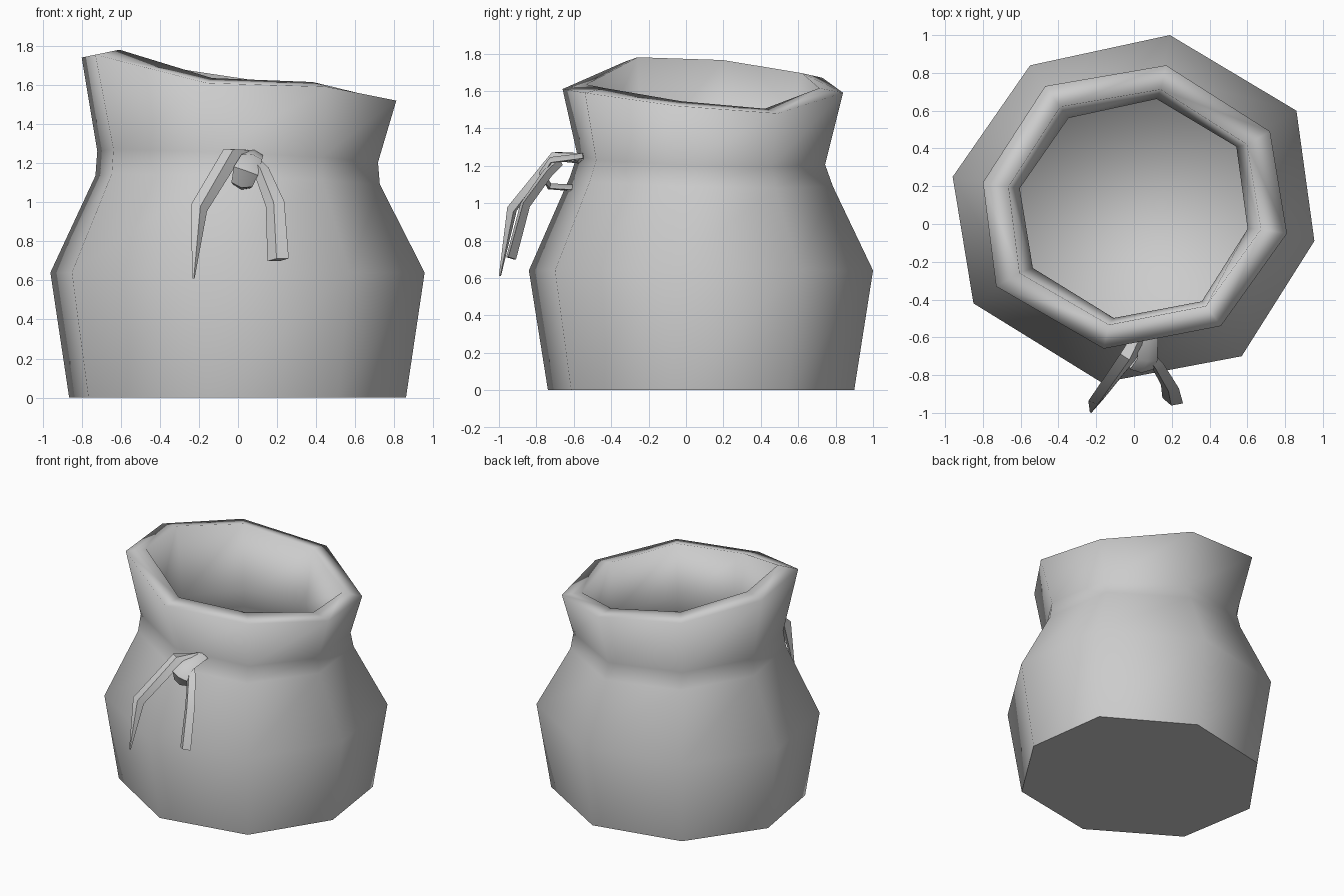
import bpy, bmesh
from mathutils import Vector

cube = bpy.data.objects.get("Cube")
if cube:
    bpy.data.objects.remove(cube, do_unlink=True)

grey = bpy.data.materials.new("plain grey cloth")
grey.use_nodes = True
colour = (0.6, 0.6, 0.6, 1)
grey.diffuse_color = colour
grey.node_tree.nodes["Principled BSDF"].inputs["Base Color"].default_value = colour


def finish(name, bm):
    mesh = bpy.data.meshes.new(name)
    bm.to_mesh(mesh)
    bm.free()
    mesh.materials.append(grey)
    obj = bpy.data.objects.new(name, mesh)
    bpy.context.collection.objects.link(obj)
    return obj


def bridge(bm, lower, upper):
    n = len(lower)
    for i in range(n):
        j = (i + 1) % n
        bm.faces.new((lower[i], lower[j], upper[j], upper[i])).smooth = True


# Uneven octagonal outlines of the belly and mouth, counter-clockwise
BELLY = [(0.19, 1.0), (-0.55, 0.84), (-0.96, 0.25), (-0.85, -0.42),
         (-0.17, -0.84), (0.57, -0.7), (0.955, -0.09), (0.86, 0.6)]
MOUTH = [(0.17, 0.84, 1.59), (-0.47, 0.73, 1.67), (-0.8, 0.22, 1.74), (-0.73, -0.33, 1.755),
         (-0.16, -0.66, 1.61), (0.46, -0.54, 1.59), (0.81, -0.05, 1.52), (0.72, 0.49, 1.48)]
MID = 0.085


def belly_ring(bm, sx, sy, z, tilt_x=0, tilt_y=0):
    ring = []
    for x, y in BELLY:
        px, py = x * sx, MID + (y - MID) * sy
        ring.append(bm.verts.new((px, py, z + tilt_x * px + tilt_y * py)))
    return ring


def mouth_ring(bm, scale, lift):
    return [bm.verts.new((x * scale, MID + (y - MID) * scale, z + lift)) for x, y, z in MOUTH]


# Sack: outer wall, rolled rim, then inner wall and floor
bm = bmesh.new()
rings = [
    belly_ring(bm, 0.9, 0.89, 0),
    belly_ring(bm, 1, 1, 0.64),
    belly_ring(bm, 0.76, 0.765, 1.115, -0.035, -0.025),
    belly_ring(bm, 0.75, 0.72, 1.235, -0.045, -0.03),
    mouth_ring(bm, 1, 0),
    mouth_ring(bm, 0.83, 0.025),
    belly_ring(bm, 0.63, 0.63, 1.22, -0.045, -0.03),
    belly_ring(bm, 0.65, 0.66, 1.08, -0.035, -0.025),
    belly_ring(bm, 0.88, 0.88, 0.64),
    belly_ring(bm, 0.79, 0.78, 0.11),
]
for a, b in zip(rings, rings[1:]):
    bridge(bm, a, b)
bm.faces.new(rings[-1]).smooth = True
bm.faces.new(rings[0][::-1]).smooth = False
finish("sack", bm)


def ribbon(name, path, side, thick):
    """Sweep a flat diamond section along points of (x, y, z, half width)."""
    bm = bmesh.new()
    pts = [Vector(p[:3]) for p in path]
    rings = []
    for i, p in enumerate(pts):
        tangent = (pts[min(i + 1, len(pts) - 1)] - pts[max(i - 1, 0)]).normalized()
        across = Vector(side)
        across = (across - tangent * across.dot(tangent)).normalized()
        out = tangent.cross(across)
        w = path[i][3]
        t = min(thick, w)
        rings.append([bm.verts.new(p + d) for d in
                      (across * w, out * t, across * -w, out * -t)])
    for a, b in zip(rings, rings[1:]):
        bridge(bm, a, b)
    bm.faces.new(rings[0][::-1])
    bm.faces.new(rings[-1])
    bmesh.ops.recalc_face_normals(bm, faces=bm.faces)
    obj = finish(name, bm)
    bpy.ops.object.select_all(action="DESELECT")
    obj.select_set(True)
    bpy.context.view_layer.objects.active = obj
    bpy.ops.object.shade_smooth_by_angle(angle=0.9)


# Tie: looped knot and two hanging ends
ribbon("tie_knot", [(0.08, -0.55, 1.25, 0.05), (0.07, -0.72, 1.23, 0.055),
                    (0.04, -0.77, 1.16, 0.065), (0.02, -0.73, 1.09, 0.055),
                    (0.02, -0.59, 1.08, 0.045)], (1, 0, -0.2), 0.018)
ribbon("tie_right_end", [(0.05, -0.57, 1.24, 0.04), (-0.03, -0.7, 1.25, 0.05),
                         (-0.2, -0.93, 0.97, 0.045), (-0.228, -0.995, 0.61, 0.006)],
       (1, 0.3, 0), 0.028)
ribbon("tie_left_end", [(0.07, -0.68, 1.22, 0.03), (0.12, -0.74, 1.16, 0.04),
                        (0.19, -0.86, 0.99, 0.05), (0.205, -0.935, 0.705, 0.057)],
       (1, -0.3, 0), 0.028)
